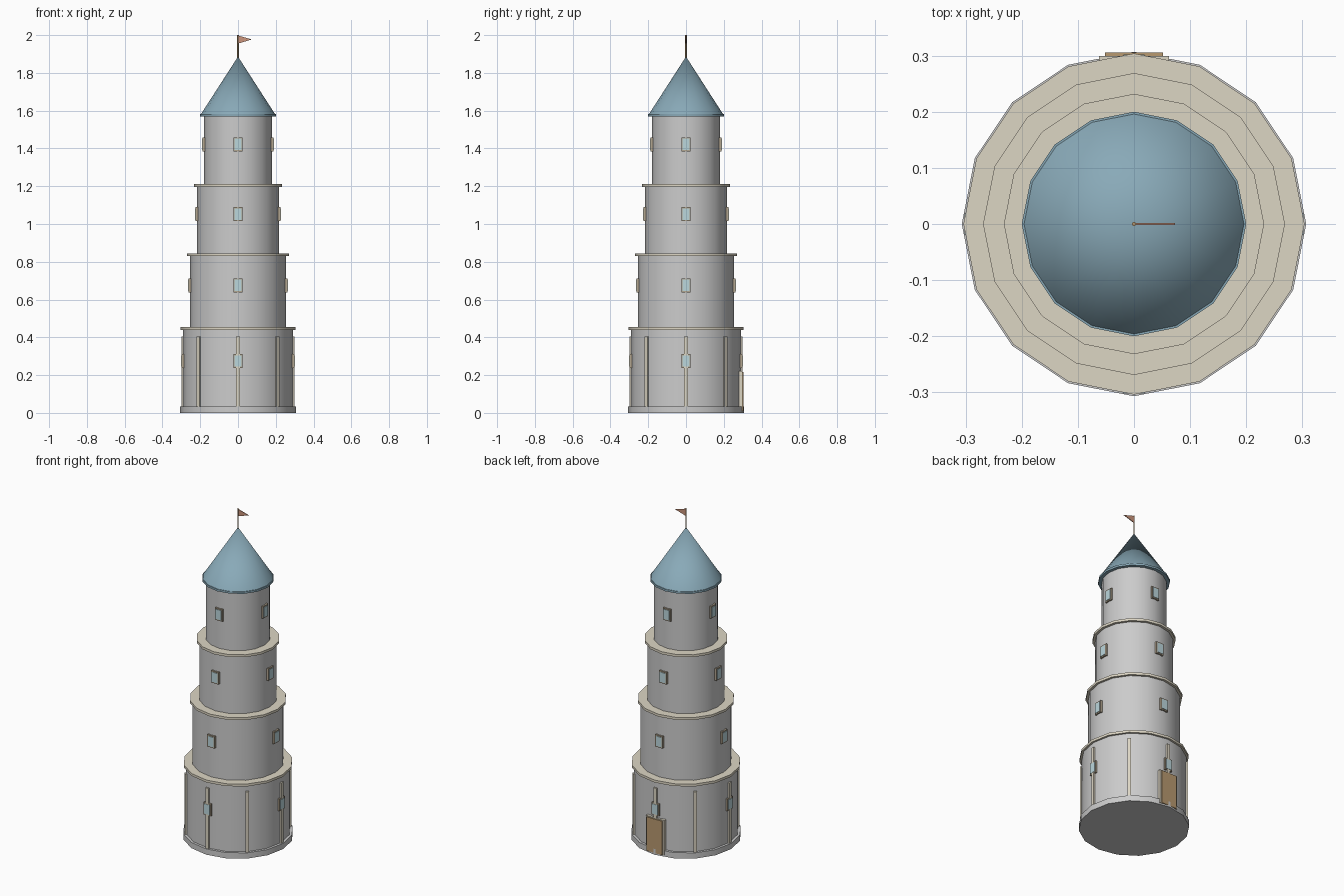
import bpy, bmesh, math
from mathutils import Matrix

if "Cube" in bpy.data.objects:
    bpy.data.objects.remove(bpy.data.objects["Cube"])

def mat(name, r, g, b):
    m = bpy.data.materials.new(name)
    m.diffuse_color = (r, g, b, 1)
    m.use_nodes = True
    m.node_tree.nodes["Principled BSDF"].inputs["Base Color"].default_value = m.diffuse_color
    return m

CREAM = mat("cream_stone", .72, .67, .55)
BLUE = mat("roof_blue", .25, .40, .48)
GLASS = mat("glass", .50, .68, .72)
WOOD = mat("wood", .48, .32, .16)
FRAME = mat("frame_tan", .45, .38, .28)
RED = mat("flag_red", .60, .30, .20)

def finish(name, bm, material=None, smooth=False):
    bmesh.ops.recalc_face_normals(bm, faces=bm.faces)
    me = bpy.data.meshes.new(name)
    bm.to_mesh(me)
    bm.free()
    ob = bpy.data.objects.new(name, me)
    bpy.context.collection.objects.link(ob)
    if material:
        me.materials.append(material)
    if smooth:
        bpy.ops.object.select_all(action='DESELECT')
        ob.select_set(True)
        bpy.context.view_layer.objects.active = ob
        bpy.ops.object.shade_smooth_by_angle(angle=math.radians(30))
    return ob

def drum(name, r1, r2, z0, z1, material=None, sides=16):
    bm = bmesh.new()
    bmesh.ops.create_cone(bm, cap_ends=True, segments=sides, radius1=r1, radius2=r2,
                          depth=z1 - z0, matrix=Matrix.Translation((0, 0, (z0 + z1) / 2)))
    return finish(name, bm, material, True)

def box(name, x0, x1, y0, y1, z0, z1, material=None, turn=0):
    bm = bmesh.new()
    m = (Matrix.Rotation(turn, 4, 'Z')
         @ Matrix.Translation(((x0 + x1) / 2, (y0 + y1) / 2, (z0 + z1) / 2))
         @ Matrix.Diagonal((x1 - x0, y1 - y0, z1 - z0, 1)))
    bmesh.ops.create_cube(bm, size=1, matrix=m)
    return finish(name, bm, material)

# Tiers: wall radius, bottom, top, ledge radius, window centre height
tiers = [(.292, 0, .44, .304, .275), (.255, .455, .83, .269, .675),
         (.217, .845, 1.197, .232, 1.052), (.18, 1.213, 1.57, None, 1.422)]
for i, (r, z0, z1, ledge, wz) in enumerate(tiers, 1):
    drum(f"wall_{i}", r, r, z0, z1)
    if ledge:
        drum(f"ledge_{i}", ledge, ledge, z1, z1 + .015, CREAM)
    for k in range(4):
        a = k * math.pi / 2
        box(f"window_frame_{i}_{k}", -.025, .025, -r - .007, -r + .02,
            wz - .037, wz + .037, FRAME, a)
        box(f"window_pane_{i}_{k}", -.019, .019, -r - .01, -r + .01,
            wz - .03, wz + .03, GLASS, a)

# Base ring and pilasters
drum("base_ring", .307, .307, 0, .035)
for k in range(8):
    box(f"pilaster_{k}", -.01, .01, -.3, -.275, .035, .405, CREAM, k * math.pi / 4)

# Back door
box("door_frame", -.062, .062, .27, .299, .01, .222, CREAM)
box("door", -.052, .052, .28, .3055, .01, .217, WOOD)

# Roof
drum("roof_rim", .2, .2, 1.57, 1.582, BLUE)
drum("roof", .196, 0, 1.582, 1.886, BLUE)

# Flagpole and pennant
drum("flagpole", .004, .004, 1.87, 2.0, WOOD, 8)
bm = bmesh.new()
rings = [[bm.verts.new((x, y, z)) for x, z in ((0, 1.998), (0, 1.955), (.073, 1.977))]
         for y in (-.002, .002)]
bm.faces.new(rings[0])
bm.faces.new(rings[1])
for i in range(3):
    j = (i + 1) % 3
    bm.faces.new((rings[0][i], rings[0][j], rings[1][j], rings[1][i]))
finish("pennant", bm, RED)
